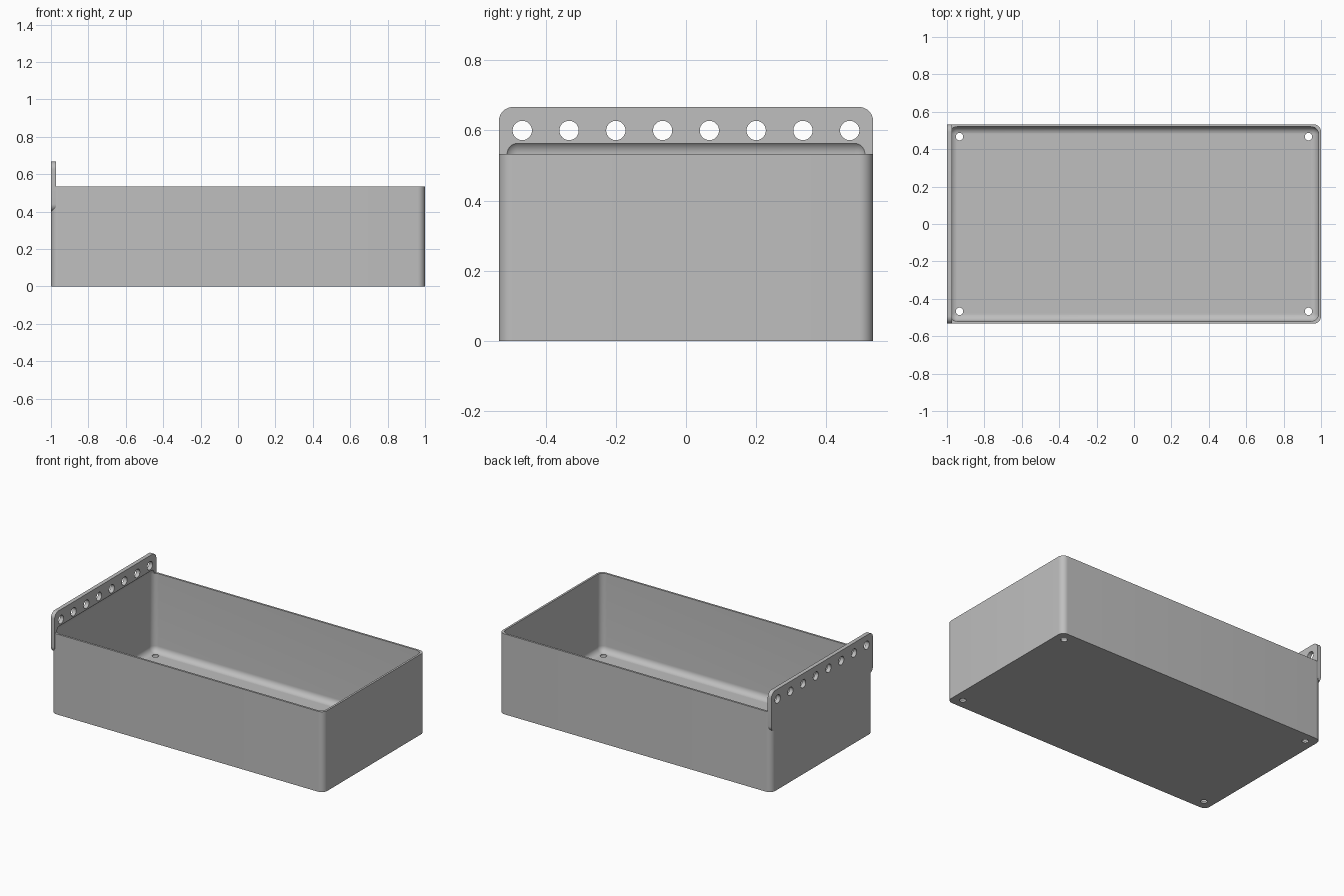
import bpy, bmesh
from mathutils import Matrix

if "Cube" in bpy.data.objects:
    bpy.data.objects.remove(bpy.data.objects["Cube"])

R, WALL = 0.04, 0.0133

grey = bpy.data.materials.new("light_grey")
grey.use_nodes = True
colour = (0.52, 0.52, 0.52, 1)
grey.diffuse_color = colour
grey.node_tree.nodes["Principled BSDF"].inputs["Base Color"].default_value = colour


def finish(name, bm):
    mesh = bpy.data.meshes.new(name)
    bm.to_mesh(mesh)
    bm.free()
    obj = bpy.data.objects.new(name, mesh)
    bpy.context.collection.objects.link(obj)
    mesh.materials.append(grey)
    return obj


def rounded_block(name, low, high, axis=None):
    """Block with rounded edges: all of them, or only those along one axis."""
    bm = bmesh.new()
    bmesh.ops.create_cube(bm, size=1)
    for v in bm.verts:
        v.co = [(a + b) / 2 + c * (b - a) for a, b, c in zip(low, high, v.co)]
    edges = [e for e in bm.edges if axis is None
             or abs(e.verts[0].co[axis] - e.verts[1].co[axis]) > 1e-4]
    bmesh.ops.bevel(bm, geom=edges, offset=R, segments=10, profile=0.5,
                    affect='EDGES', clamp_overlap=False)
    return finish(name, bm)


def hole_cutters(name, centres, radius, turn):
    bm = bmesh.new()
    for c in centres:
        bmesh.ops.create_cone(bm, cap_ends=True, segments=40, radius1=radius,
                              radius2=radius, depth=0.1,
                              matrix=Matrix.Translation(c) @ turn)
    return finish(name, bm)


def combine(obj, other, operation):
    other.hide_render = True
    mod = obj.modifiers.new(other.name, 'BOOLEAN')
    mod.operation, mod.solver, mod.object = operation, 'EXACT', other
    bpy.context.view_layer.objects.active = obj
    bpy.ops.object.modifier_apply(modifier=mod.name)
    bpy.data.objects.remove(other)


# Tray body with rounded upright corners, and the hanging plate on its end
tray = rounded_block("storage_tray", (-1, -0.5333, 0), (1, 0.5333, 0.5333), 2)
plate = rounded_block("hanging_plate", (-1, -0.5333, 0.4), (-0.9733, 0.5333, 0.6667), 0)
combine(tray, plate, 'UNION')

# Rounded cavity, which also relieves the lower part of the plate
cavity = rounded_block("cavity_cutter", (WALL - 1, WALL - 0.5333, WALL),
                       (1 - WALL, 0.5333 - WALL, 0.5733))
combine(tray, cavity, 'DIFFERENCE')

# Row of hanging holes in the plate
row = [(-0.98, (i - 3.5) * 0.1333, 0.6) for i in range(8)]
combine(tray, hole_cutters("hanging_hole_cutter", row, 0.0275,
                           Matrix.Rotation(1.5708, 4, 'Y')), 'DIFFERENCE')

# Drain hole at each corner of the floor
corners = [(x, y, 0) for x in (-0.933, 0.933) for y in (-0.467, 0.467)]
combine(tray, hole_cutters("drain_hole_cutter", corners, 0.02,
                           Matrix.Identity(4)), 'DIFFERENCE')

# Smooth fillets, sharp edges elsewhere
bpy.ops.object.select_all(action='DESELECT')
tray.select_set(True)
bpy.context.view_layer.objects.active = tray
bpy.ops.object.shade_smooth_by_angle(angle=0.5)
